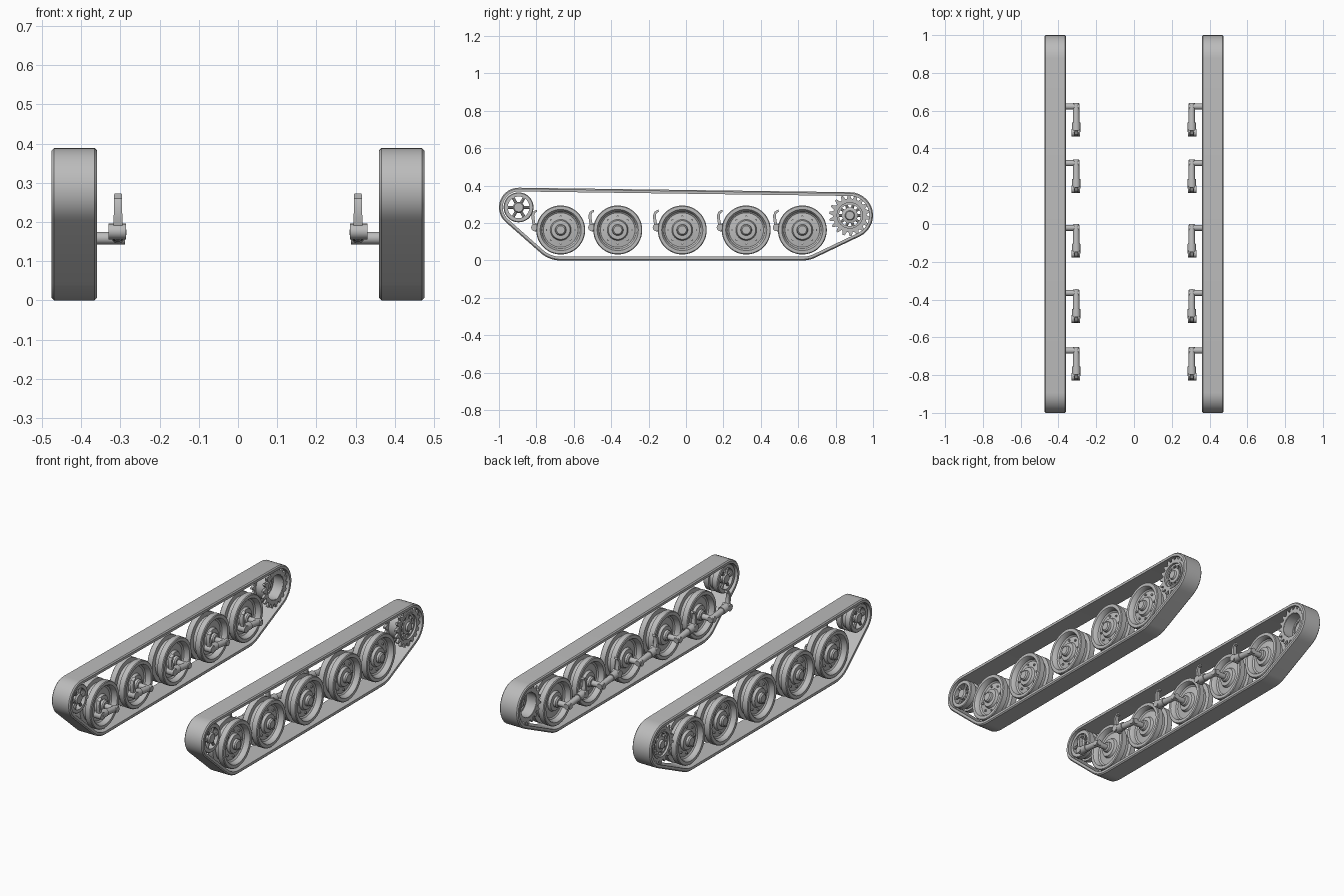
import bpy, bmesh
from math import sin, cos, pi, acos, atan2, hypot
from mathutils import Vector

if "Cube" in bpy.data.objects:
    bpy.data.objects.remove(bpy.data.objects["Cube"])

grey = bpy.data.materials.new("plain grey")
grey.use_nodes = True
grey.diffuse_color = (0.5, 0.5, 0.5, 1)
grey.node_tree.nodes["Principled BSDF"].inputs["Base Color"].default_value = (0.5, 0.5, 0.5, 1)

MID = 0.4175  # centre plane of the left track


def loft(bm, rings, closed=True):
    """Skin a list of equal rings, joined end to end or capped."""
    vs = [[bm.verts.new(p) for p in ring] for ring in rings]
    n, m = len(vs), len(vs[0])
    for i in range(n if closed else n - 1):
        a, b = vs[i], vs[(i + 1) % n]
        for j in range(m):
            k = (j + 1) % m
            bm.faces.new((a[j], a[k], b[k], b[j]))
    if not closed:
        bm.faces.new(vs[0])
        bm.faces.new(vs[-1])


def circle(x, y, z, r, segs):
    return [(x, y + r * cos(2 * pi * i / segs), z + r * sin(2 * pi * i / segs)) for i in range(segs)]


def lathe(bm, profile, y, z, segs=48):
    """Turn a closed (x offset, radius) profile about a crosswise axle."""
    loft(bm, [circle(MID + x, y, z, r, segs) for x, r in profile])


def rod(bm, p0, p1, r0, r1, segs=16):
    p0, p1 = Vector(p0), Vector(p1)
    q = (p1 - p0).to_track_quat('Z', 'Y')
    loft(bm, [[p + q @ Vector((r * cos(2 * pi * i / segs), r * sin(2 * pi * i / segs), 0))
               for i in range(segs)] for p, r in ((p0, r0), (p1, r1))], closed=False)


def finish(bm, name):
    """Weld, shade and mirror a finished part to the other side."""
    bmesh.ops.remove_doubles(bm, verts=bm.verts, dist=1e-5)
    bmesh.ops.recalc_face_normals(bm, faces=bm.faces)
    for f in bm.faces:
        f.smooth = True
    for e in bm.edges:
        e.smooth = e.calc_face_angle(0) < 0.6
    me = bpy.data.meshes.new(name)
    bm.to_mesh(me)
    bm.free()
    me.materials.append(grey)
    ob = bpy.data.objects.new(name, me)
    bpy.context.collection.objects.link(ob)
    ob.modifiers.new("other_side", 'MIRROR').use_mirror_merge = False


# Track band: wrapped around idler, first wheel, last wheel and sprocket
IDLER, SPROCKET = (-0.895, 0.284), (0.876, 0.241)
WHEEL_Y, WHEEL_Z = (-0.67, -0.365, -0.02, 0.322, 0.622), 0.163
rollers = [(*IDLER, 0.105), (WHEEL_Y[0], WHEEL_Z, WHEEL_Z),
           (WHEEL_Y[-1], WHEEL_Z, WHEEL_Z), (*SPROCKET, 0.124)]
normals = []
for i, (y, z, r) in enumerate(rollers):
    y2, z2, r2 = rollers[(i + 1) % 4]
    normals.append(atan2(z2 - z, y2 - y) - acos((r - r2) / hypot(y2 - y, z2 - z)))
section = [(0.36, -0.02), (0.36, -0.006), (0.366, 0), (0.469, 0), (0.475, -0.006), (0.475, -0.02)]
rings, STEPS = [], 14
for i, (y, z, r) in enumerate(rollers):
    start, sweep = normals[i - 1], (normals[i] - normals[i - 1]) % (2 * pi)
    for s in range(STEPS + 1):
        a = start + sweep * s / STEPS
        rings.append([(x, y + (r + o) * cos(a), z + (r + o) * sin(a)) for x, o in section])
bm = bmesh.new()
loft(bm, rings)
finish(bm, "track_band")

# Road wheels: twin rims with a groove, dished faces and a raised hub
half = [(0.056, 0), (0.056, 0.022), (0.05, 0.028), (0.038, 0.03), (0.036, 0.05), (0.022, 0.056),
        (0.016, 0.092), (0.022, 0.1), (0.046, 0.106), (0.05, 0.11), (0.05, 0.127),
        (0.046, 0.131), (0.016, 0.131), (0.014, 0.108)]
wheel = half + [(-x, r) for x, r in reversed(half)]
for n, y in enumerate(WHEEL_Y, 1):
    bm = bmesh.new()
    lathe(bm, wheel, y, WHEEL_Z)
    for i in range(8):
        a = 2 * pi * i / 8
        by, bz = y + 0.073 * cos(a), WHEEL_Z + 0.073 * sin(a)
        rod(bm, (MID + 0.015, by, bz), (MID + 0.027, by, bz), 0.006, 0.006, 8)
    finish(bm, f"road_wheel_{n}")

    # Suspension: axle pin, forward arm with end sleeve, and curved bump finger
    bm = bmesh.new()
    AX, END_Z = 0.306, 0.176
    rod(bm, (MID, y, WHEEL_Z - 0.004), (0.288, y, WHEEL_Z - 0.004), 0.016, 0.016)
    rod(bm, (AX, y + 0.018, WHEEL_Z - 0.004), (AX, y - 0.1, END_Z - 0.004), 0.016, 0.018)
    rod(bm, (AX, y - 0.085, END_Z - 0.004), (AX, y - 0.135, END_Z), 0.022, 0.022)
    rod(bm, (0.285, y - 0.138, END_Z), (0.33, y - 0.138, END_Z), 0.02, 0.02)
    finger = [(-0.138, 0.175, 0.013), (-0.146, 0.21, 0.011), (-0.149, 0.24, 0.0105),
              (-0.143, 0.258, 0.01), (-0.127, 0.266, 0.0095)]
    loft(bm, [[(AX + sx * w, y + dy + s * t * 0.008, z - s * (1 - t) * 0.008)
               for sx, s in ((-1, -1), (1, -1), (1, 1), (-1, 1))]
              for (dy, z, w), t in zip(finger, (1, 1, 0.95, 0.7, 0.2))], closed=False)
    finish(bm, f"suspension_arm_{n}")


def spokes(bm, centre, count, x, r0, r1, thick):
    y, z = centre
    for i in range(count):
        c, s = cos(2 * pi * i / count), sin(2 * pi * i / count)
        rod(bm, (MID + x, y + r0 * c, z + r0 * s), (MID + x, y + r1 * c, z + r1 * s), thick, thick, 8)


# Idler: plain drum rims, open six-spoke centre
bm = bmesh.new()
for side in (-1, 1):
    lathe(bm, [(side * x, r) for x, r in ((0.012, 0.058), (0.046, 0.058), (0.046, 0.076),
                                          (0.042, 0.08), (0.012, 0.08))], *IDLER)
    spokes(bm, IDLER, 6, side * 0.034, 0.02, 0.062, 0.008)
lathe(bm, [(-0.012, 0.06), (0.012, 0.06), (0.012, 0.068), (-0.012, 0.068)], *IDLER)
lathe(bm, [(-0.048, 0), (-0.048, 0.024), (-0.04, 0.03), (0.04, 0.03), (0.048, 0.024), (0.048, 0)], *IDLER, 24)
finish(bm, "idler_wheel")

# Drive sprocket: two toothed rings on a drum, pierced plate and hub outside
bm = bmesh.new()
TEETH = 18
for x in (-0.035, 0.035):
    loops = []
    for dx, toothed in ((-0.007, False), (-0.007, True), (0.007, True), (0.007, False)):
        loop = []
        for i in range(TEETH * 4):
            a = 2 * pi * i / (TEETH * 4)
            r = (0.09, 0.09, 0.111, 0.111)[i % 4] if toothed else 0.07
            loop.append((MID + x + dx, SPROCKET[0] + r * cos(a), SPROCKET[1] + r * sin(a)))
        loops.append(loop)
    loft(bm, loops)
lathe(bm, [(-0.04, 0.068), (0.046, 0.068), (0.046, 0.078), (-0.04, 0.078)], *SPROCKET)
lathe(bm, [(0.02, 0.058), (0.034, 0.058), (0.034, 0.07), (0.02, 0.07)], *SPROCKET)
spokes(bm, SPROCKET, 10, 0.027, 0.03, 0.062, 0.0075)
lathe(bm, [(0.015, 0), (0.015, 0.042), (0.036, 0.042), (0.04, 0.026), (0.05, 0.022), (0.05, 0)], *SPROCKET, 30)
finish(bm, "drive_sprocket")
